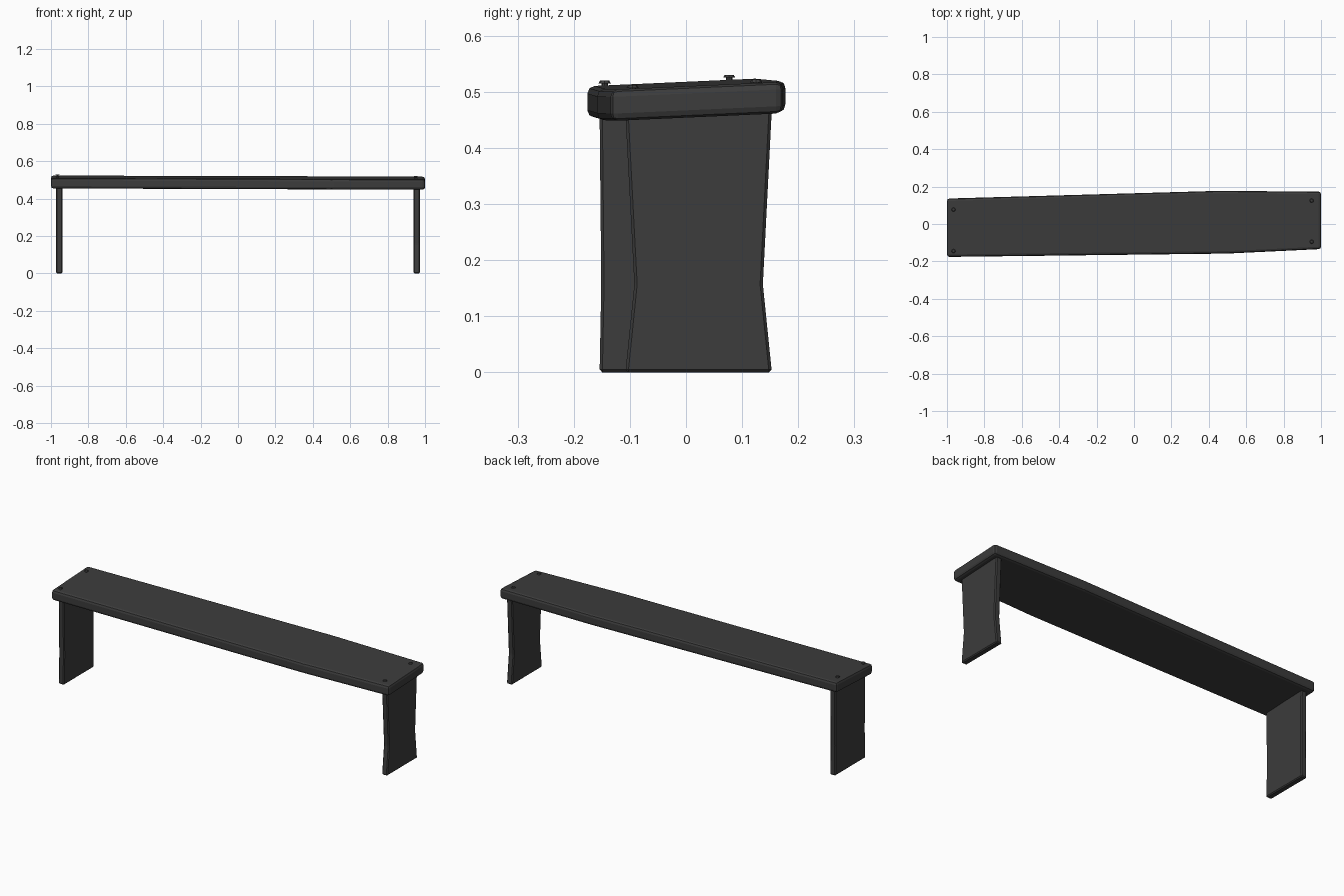
import bpy, bmesh
from mathutils import Matrix, Vector

if "Cube" in bpy.data.objects:
    bpy.data.objects.remove(bpy.data.objects["Cube"])

dark = bpy.data.materials.new("dark_wood")
dark.diffuse_color = (0.045, 0.045, 0.045, 1)
dark.use_nodes = True
dark.node_tree.nodes["Principled BSDF"].inputs["Base Color"].default_value = dark.diffuse_color


def seat_top(x, y):
    """Height of the slightly tilted seat surface."""
    return 0.514 + 0.045 * y - 0.004 * x


def finish(name, bm, bevel=0, segments=1):
    if bevel:
        bmesh.ops.bevel(bm, geom=bm.edges[:], offset=bevel, segments=segments,
                        profile=0.5, affect='EDGES')
    bmesh.ops.recalc_face_normals(bm, faces=bm.faces[:])
    mesh = bpy.data.meshes.new(name)
    bm.to_mesh(mesh)
    bm.free()
    mesh.materials.append(dark)
    obj = bpy.data.objects.new(name, mesh)
    bpy.context.collection.objects.link(obj)
    return obj


def prism(name, points, offset, bevel, segments):
    """Extrude a closed outline by an offset and bevel its edges."""
    bm = bmesh.new()
    face = bm.faces.new([bm.verts.new(p) for p in points])
    ext = bmesh.ops.extrude_face_region(bm, geom=[face])
    verts = [g for g in ext["geom"] if isinstance(g, bmesh.types.BMVert)]
    bmesh.ops.translate(bm, verts=verts, vec=Vector(offset))
    return finish(name, bm, bevel, segments)


# Crooked plank seat, widest away from the left end
outline = [(-1, -0.176), (0.5, -0.158), (1, -0.134),
           (1, 0.173), (0.45, 0.177), (-1, 0.136)]
prism("seat", [(x, y, seat_top(x, y) - 0.056) for x, y in outline],
      (0, 0, 0.056), 0.013, 2)

# Board legs: the right one pinches in, the left one is nearly straight
for name, x, y0, y1, pinch in (("left_leg", -0.972, -0.154, 0.107, 0.003),
                               ("right_leg", 0.939, -0.108, 0.153, 0.016)):
    side = [(y0, 0), (y1, 0), (y1 - pinch, 0.157), (y1, 0.47),
            (y0, 0.462), (y0 + pinch, 0.157)]
    prism(name, [(x, y, z) for y, z in side], (0.033, 0, 0), 0.005, 1)

# Peg nails: narrow neck with a wider flat head
for i, (x, y, lift) in enumerate(((-0.965, -0.145, 0.004), (-0.965, 0.077, 0.004),
                                  (0.95, -0.095, 0.001), (0.95, 0.125, 0.001))):
    bm = bmesh.new()
    z = seat_top(x, y) + lift
    for r1, r2, depth, dz in ((0.006, 0.006, 0.014, -0.006), (0.011, 0.008, 0.005, 0.0025)):
        bmesh.ops.create_cone(bm, cap_ends=True, segments=8, radius1=r1, radius2=r2,
                              depth=depth, matrix=Matrix.Translation((x, y, z + dz)))
    finish(f"nail_{i + 1}", bm)
